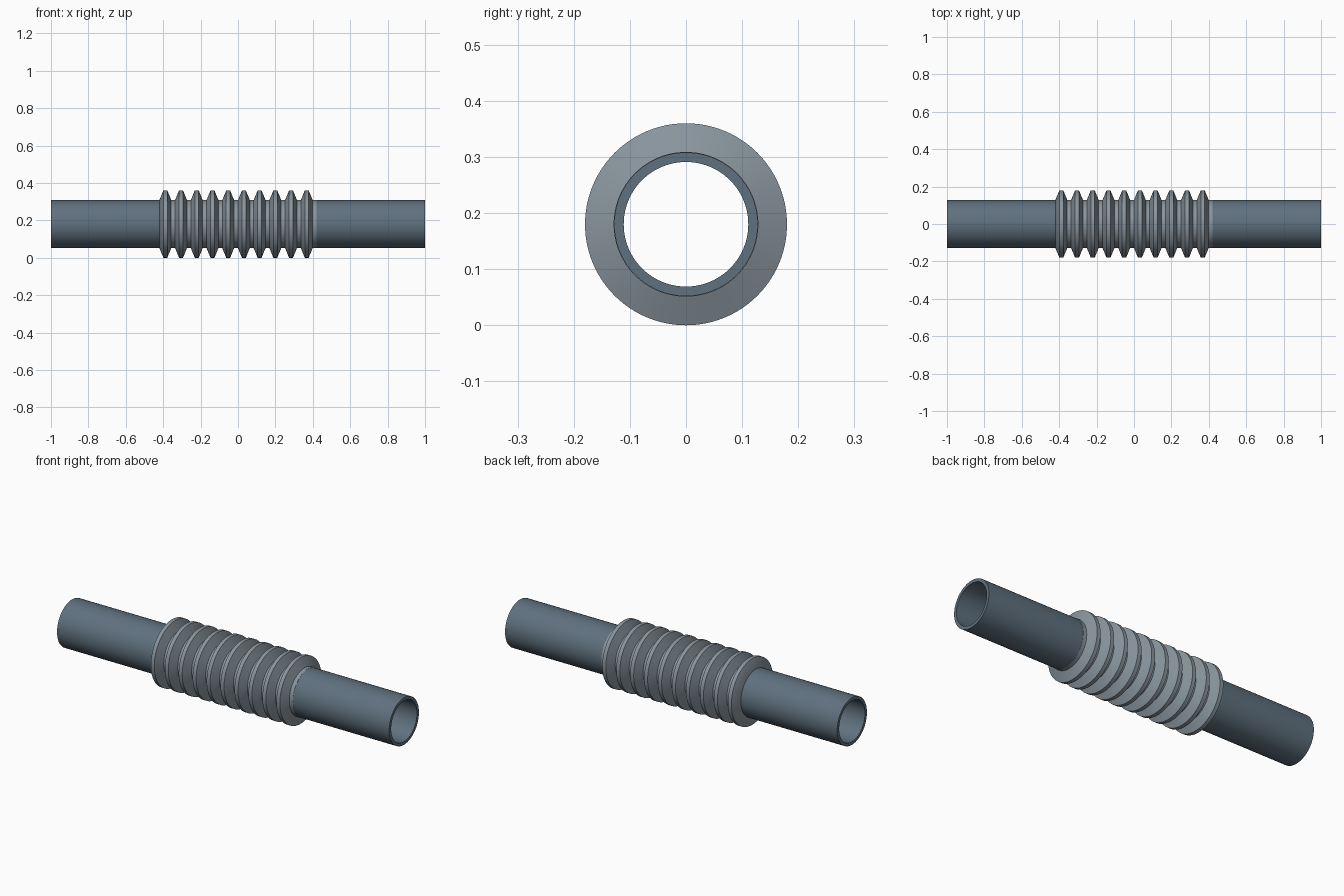
import bpy, bmesh, math

if "Cube" in bpy.data.objects:
    bpy.data.objects.remove(bpy.data.objects["Cube"])

SEG = 96
AXIS_Z = 0.18                     # height of the shared axis
R_PIPE, R_BORE, R_RIDGE = 0.128, 0.111, 0.18
HALF, RIDGES = 0.42, 10           # bellows half length and ridge count
PITCH = 2 * HALF / RIDGES


def material(name, rgb):
    m = bpy.data.materials.new(name)
    m.diffuse_color = (*rgb, 1)
    m.use_nodes = True
    m.node_tree.nodes["Principled BSDF"].inputs["Base Color"].default_value = m.diffuse_color
    return m


def lathe(name, profile, mat):
    """Spin a closed (x, radius) profile around the x axis."""
    bm = bmesh.new()
    rings = []
    for i in range(SEG):
        a = 2 * math.pi * i / SEG
        rings.append([bm.verts.new((x, r * math.cos(a), r * math.sin(a)))
                      for x, r in profile])
    n = len(profile)
    for i in range(SEG):
        p, q = rings[i], rings[(i + 1) % SEG]
        for j in range(n):
            k = (j + 1) % n
            bm.faces.new((p[j], p[k], q[k], q[j]))
    bmesh.ops.recalc_face_normals(bm, faces=bm.faces)
    mesh = bpy.data.meshes.new(name)
    bm.to_mesh(mesh)
    bm.free()
    ob = bpy.data.objects.new(name, mesh)
    bpy.context.collection.objects.link(ob)
    ob.location.z = AXIS_Z
    mesh.materials.append(mat)
    bpy.ops.object.select_all(action='DESELECT')
    ob.select_set(True)
    bpy.context.view_layer.objects.active = ob
    bpy.ops.object.shade_smooth_by_angle(angle=math.radians(30))
    return ob


steel = material("pipe_steel", (0.115, 0.165, 0.21))
grey = material("bellows_grey", (0.25, 0.30, 0.34))

# Straight pipes at both ends
for name, s in (("left_pipe", -1), ("right_pipe", 1)):
    lathe(name, [(s * HALF, R_PIPE), (s, R_PIPE), (s, R_BORE), (s * HALF, R_BORE)], steel)

# Corrugated bellows: each ridge is rise, flat crest, fall, flat valley
wall = R_PIPE - R_BORE
outer = []
for i in range(RIDGES):
    x = -HALF + i * PITCH
    outer += [(x, R_PIPE + 0.001), (x + PITCH * 0.25, R_RIDGE),
              (x + PITCH * 0.5, R_RIDGE), (x + PITCH * 0.75, R_PIPE + 0.001)]
outer.append((HALF, R_PIPE + 0.001))
inner = [(x, r - wall) for x, r in reversed(outer)]
lathe("bellows", outer + inner, grey)
